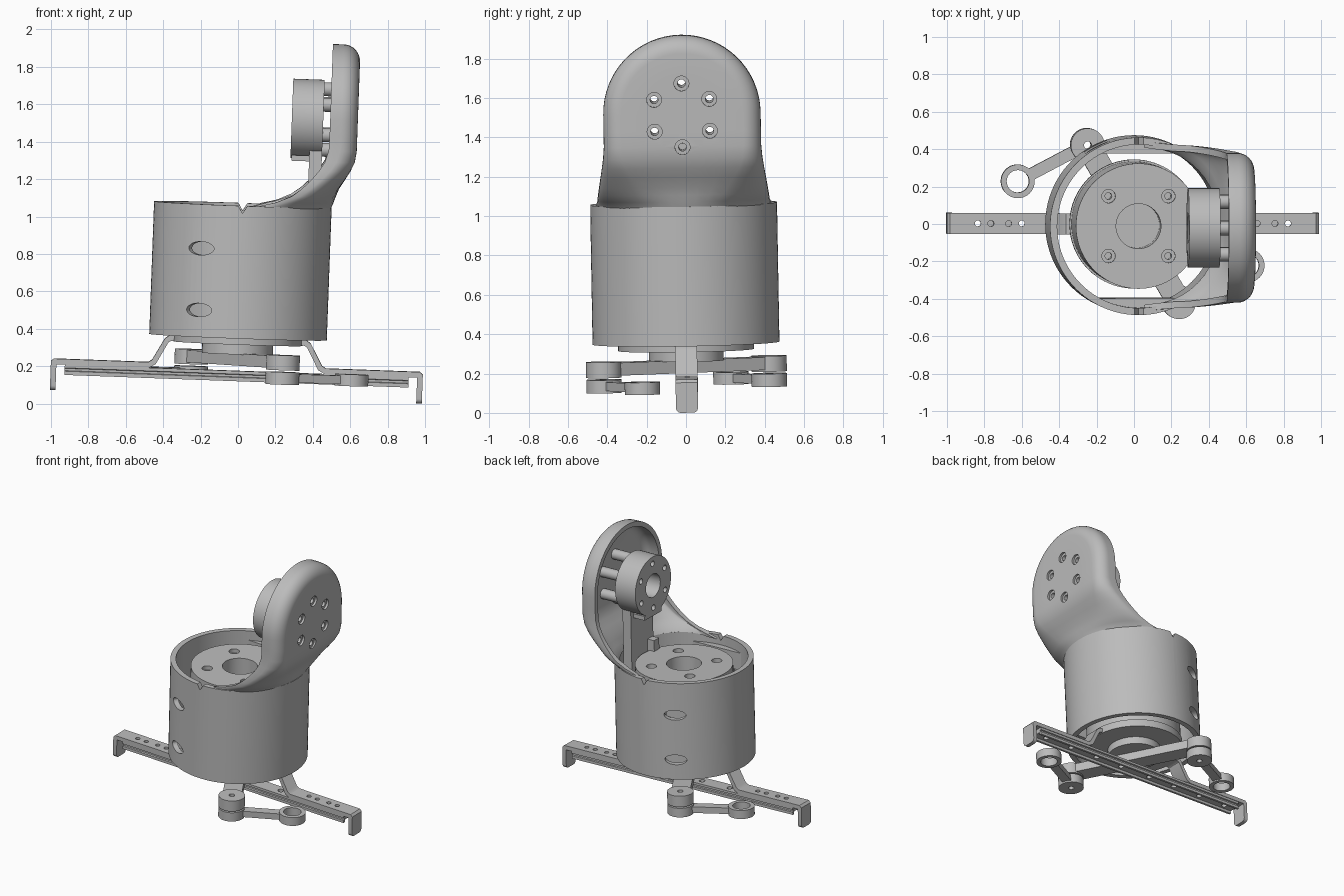
import bpy, bmesh, math
from math import sin, cos, radians, pi
from mathutils import Matrix, Vector

if "Cube" in bpy.data.objects:
    bpy.data.objects.remove(bpy.data.objects["Cube"])

# One plain grey for every part
grey = bpy.data.materials.new("machined grey")
grey.use_nodes = True
grey.diffuse_color = (0.5, 0.5, 0.5, 1)
grey.node_tree.nodes["Principled BSDF"].inputs["Base Color"].default_value = (0.5, 0.5, 0.5, 1)

# The whole assembly leans slightly
LEAN = (Matrix.Translation((0, 0, 0.355)) @ Matrix.Rotation(radians(2.1), 4, 'Y')
        @ Matrix.Rotation(radians(1), 4, 'X'))
parts = []


def cyl(bm, r, a, b, segs=48, r2=None):
    a, b = Vector(a), Vector(b)
    turn = (b - a).to_track_quat('Z', 'Y').to_matrix().to_4x4()
    bmesh.ops.create_cone(bm, cap_ends=True, segments=segs, radius1=r,
                          radius2=r if r2 is None else r2, depth=(b - a).length,
                          matrix=Matrix.Translation((a + b) / 2) @ turn)


def prism(bm, pts, vec):
    face = bm.faces.new([bm.verts.new(p) for p in pts])
    out = bmesh.ops.extrude_face_region(bm, geom=[face], use_keep_orig=True)
    bmesh.ops.translate(bm, vec=vec,
                        verts=[v for v in out["geom"] if isinstance(v, bmesh.types.BMVert)])
    bmesh.ops.recalc_face_normals(bm, faces=bm.faces)


def box(bm, x, y, z):
    prism(bm, [(x[0], y[0], z[0]), (x[1], y[0], z[0]), (x[1], y[1], z[0]), (x[0], y[1], z[0])],
          (0, 0, z[1] - z[0]))


def make(name, bm, keep=True):
    mesh = bpy.data.meshes.new(name)
    bm.to_mesh(mesh)
    bm.free()
    ob = bpy.data.objects.new(name, mesh)
    bpy.context.scene.collection.objects.link(ob)
    if keep:
        mesh.materials.append(grey)
        parts.append(ob)
    return ob


def bake(ob):
    ev = ob.evaluated_get(bpy.context.evaluated_depsgraph_get())
    mesh = bpy.data.meshes.new_from_object(ev)
    ob.modifiers.clear()
    ob.data = mesh


def cut(ob, bm):
    cutter = make("cutter", bm, keep=False)
    cutter.hide_render = True
    mod = ob.modifiers.new("cut", 'BOOLEAN')
    mod.operation, mod.solver, mod.object, mod.use_self = 'DIFFERENCE', 'EXACT', cutter, True
    bpy.context.view_layer.update()
    bake(ob)
    bpy.data.objects.remove(cutter)


# Round housing: tube with rim notches and two pairs of oval side holes
bm = bmesh.new()
cyl(bm, 0.475, (0, 0, 0), (0, 0, 0.71), 96)
housing = make("housing", bm)
bm = bmesh.new()
cyl(bm, 0.437, (0, 0, -0.1), (0, 0, 0.9), 96)
cut(housing, bm)
bm = bmesh.new()
prism(bm, [(-0.03, -0.6, 0.72), (0, -0.6, 0.67), (0.03, -0.6, 0.72)], (0, 1.2, 0))
for side in (-1, 1):
    for z in (0.145, 0.475):
        hole = bmesh.new()
        cyl(hole, 0.036, (0.3, 0, 0), (0.6, 0, 0), 32)
        hole.transform(Matrix.Translation((0, 0, z)) @ Matrix.Rotation(side * radians(117), 4, 'Z')
                       @ Matrix.Diagonal((1, 2.1, 1, 1)))
        tmp = bpy.data.meshes.new("hole")
        hole.to_mesh(tmp)
        hole.free()
        bm.from_mesh(tmp)
        bpy.data.meshes.remove(tmp)
cut(housing, bm)

# Flat-faced pads inside the housing
for name, side in (("front_pad", -1), ("back_pad", 1)):
    bm = bmesh.new()
    arc = [radians(a) for a in range(62, 119, 4)]
    prism(bm, [(0.44 * cos(a), side * 0.44 * sin(a), 0.2) for a in arc], (0, 0, 0.44))
    pad = make(name, bm)
    bm = bmesh.new()
    for z in (0.145, 0.475):
        box(bm, (-0.29, -0.12), (-0.5, 0.5), (z - 0.036, z + 0.036))
    cut(pad, bm)

# Upright cup: slices sweep from the round rim into a flat-backed dome
# each row: height, opening x, back x, half width, blend to square corner
rows = [(0.69, 0.03, 0.465, 0.455, 0), (0.715, 0.1, 0.475, 0.445, 0),
        (0.735, 0.18, 0.483, 0.438, 0.06), (0.77, 0.26, 0.495, 0.434, 0.2),
        (0.81, 0.31, 0.51, 0.428, 0.38), (0.86, 0.36, 0.54, 0.42, 0.6),
        (0.91, 0.4, 0.569, 0.412, 0.8), (0.96, 0.43, 0.59, 0.405, 0.94),
        (1.02, 0.448, 0.598, 0.4, 1), (1.1, 0.45, 0.598, 0.4, 1), (1.185, 0.45, 0.598, 0.4, 1)]
square = [(0, 1)] + [(0.4 + 0.6 * sin(i * pi / 16), 0.775 + 0.225 * cos(i * pi / 16))
                     for i in range(9)] + [(1, 0.5), (1, 0.25), (1, 0)]
quarter = [(sin(i * pi / 24), cos(i * pi / 24)) for i in range(13)]
TOP = 1.185


def slice_points(row, angle):
    z, xo, xb, w, s = row
    pts = []
    for (qx, qy), (sx, sy) in zip(quarter, square):
        u, v = qx + (sx - qx) * s, qy + (sy - qy) * s
        pts.append((xo + (xb - xo) * u, w * v * cos(angle), z + w * v * sin(angle)))
    return pts


strips = [slice_points(r, 0) for r in rows]
strips += [slice_points(rows[-1], i * pi / 32) for i in range(1, 32)]
strips += [slice_points(r, pi) for r in reversed(rows)]
bm = bmesh.new()
grid = [[bm.verts.new(p) for p in strip] for strip in strips]
for a, b in zip(grid, grid[1:]):
    for i in range(len(a) - 1):
        bm.faces.new((a[i], b[i], b[i + 1], a[i + 1]))
bmesh.ops.remove_doubles(bm, verts=bm.verts, dist=0.0005)
bmesh.ops.recalc_face_normals(bm, faces=bm.faces)
if sum(f.normal.x * f.calc_area() for f in bm.faces) < 0:
    bmesh.ops.reverse_faces(bm, faces=bm.faces)
cup = make("upright_cup", bm)
mod = cup.modifiers.new("wall", 'SOLIDIFY')
mod.thickness, mod.offset = 0.035, -1
bpy.context.view_layer.update()
bake(cup)

# Six bolt positions shared by cup, spacers and output drum
bolts = [(0.162 * cos(radians(90 + 60 * k)), 1.18 + 0.162 * sin(radians(90 + 60 * k)))
         for k in range(6)]


def bores(countersink=False):
    bm = bmesh.new()
    for y, z in bolts:
        if countersink:
            cyl(bm, 0.038, (0.582, y, z), (0.7, y, z), 24)
        cyl(bm, 0.02, (0.1, y, z), (0.69, y, z), 24)
    return bm


cut(cup, bores(True))
bm = bmesh.new()
for y, z in bolts:
    cyl(bm, 0.037, (0.405, y, z), (0.57, y, z), 24)
cut(make("spacers", bm), bores())
bm = bmesh.new()
cyl(bm, 0.212, (0.245, 0, 1.18), (0.413, 0, 1.18), 64)
drum = make("output_drum", bm)
bm = bores()
cyl(bm, 0.085, (0.1, 0, 1.18), (0.39, 0, 1.18), 40)
cut(drum, bm)

# Post that carries the drum
bm = bmesh.new()
box(bm, (0.345, 0.413), (-0.13, 0.13), (0.5, 1.03))
box(bm, (0.25, 0.36), (-0.1, 0.1), (0.955, 0.985))
make("drum_post", bm)
bm = bmesh.new()
box(bm, (0.29, 0.35), (-0.12, -0.06), (0.65, 0.74))
make("post_clip", bm)

# Motor with central recess and four screw holes
bm = bmesh.new()
cyl(bm, 0.335, (0, 0, 0), (0, 0, 0.66), 80)
motor = make("motor", bm)
bm = bmesh.new()
cyl(bm, 0.12, (0, 0, 0.45), (0, 0, 0.8))
for x in (-0.16, 0.16):
    for y in (-0.16, 0.16):
        cyl(bm, 0.036, (x, y, 0.63), (x, y, 0.8), 24)
        cyl(bm, 0.018, (x, y, 0.5), (x, y, 0.79), 24)
cut(motor, bm)
bm = bmesh.new()
cyl(bm, 0.345, (0, 0, -0.035), (0, 0, 0.02), 80)
make("motor_flange", bm)
bm = bmesh.new()
cyl(bm, 0.19, (0, 0, -0.09), (0, 0, -0.03))
make("rotor_hub", bm)


def bar(bm, a, b, width, z0, z1):
    a, b = Vector((*a, z0)), Vector((*b, z0))
    n = (b - a).normalized().cross(Vector((0, 0, width / 2)))
    prism(bm, [a + n, b + n, b - n, a - n], (0, 0, z1 - z0))


# Crank with a pin at each end, and the two trailing links
pin, tip = (-0.245, 0.42), (-0.615, 0.225)
flip = lambda p: (-p[0], -p[1])
bm = bmesh.new()
bar(bm, pin, flip(pin), 0.13, -0.15, -0.085)
for p in (pin, flip(pin)):
    cyl(bm, 0.09, (*p, -0.16), (*p, -0.08))
crank = make("crank", bm)
bm = bmesh.new()
for p in (pin, flip(pin)):
    cyl(bm, 0.02, (*p, -0.3), (*p, 0), 24)
cut(crank, bm)
for name, p, t in (("back_link", pin, tip), ("front_link", flip(pin), flip(tip))):
    bm = bmesh.new()
    bar(bm, p, t, 0.065, -0.225, -0.18)
    cyl(bm, 0.09, (*p, -0.237), (*p, -0.17))
    cyl(bm, 0.09, (*t, -0.235), (*t, -0.172))
    link = make(name, bm)
    bm = bmesh.new()
    cyl(bm, 0.02, (*p, -0.3), (*p, 0), 24)
    cyl(bm, 0.06, (*t, -0.3), (*t, 0), 32)
    cut(link, bm)

# Straps: bent mounting brackets ending in rounded hooks
for name, s in (("left_strap", 1), ("right_strap", -1)):
    bm = bmesh.new()
    profile = [(0.28, -0.002), (0.365, -0.002), (0.39, -0.02), (0.455, -0.137), (0.475, -0.15),
               (0.98, -0.15), (0.995, -0.165), (0.995, -0.18), (0.47, -0.18), (0.435, -0.16),
               (0.37, -0.04), (0.355, -0.032), (0.28, -0.032)]
    prism(bm, [(s * x, -0.056, z) for x, z in profile], (0, 0.112, 0))
    strap = make(name, bm)
    bm = bmesh.new()
    for x in (0.595, 0.665, 0.76, 0.83):
        cyl(bm, 0.016, (s * x, 0, -0.3), (s * x, 0, 0), 20)
    cut(strap, bm)
    bm = bmesh.new()
    corner = [radians(a) for a in range(0, 91, 15)]
    low = [(0.031 + 0.025 * cos(a), -0.293 - 0.025 * sin(a)) for a in corner]
    edge = [(0.056, -0.178)] + low + [(-y, z) for y, z in reversed(low)] + [(-0.056, -0.178)]
    prism(bm, [(s * 0.965, y, z) for y, z in edge], (s * 0.03, 0, 0))
    make(name.replace("strap", "hook"), bm)

# Guide rail with side grooves and a channel underneath
bm = bmesh.new()
half = [(0.052, -0.18), (0.052, -0.197), (0.042, -0.2), (0.042, -0.212), (0.052, -0.215),
        (0.052, -0.235), (0.036, -0.235), (0.036, -0.215)]
prism(bm, [(-0.92, y, z) for y, z in half + [(-y, z) for y, z in reversed(half)]], (1.84, 0, 0))
rail = make("guide_rail", bm)
bm = bmesh.new()
for x in (0.13, 0.36, 0.595, 0.83):
    for s in (-1, 1):
        cyl(bm, 0.02, (s * x, 0, -0.3), (s * x, 0, -0.1), 20)
cut(rail, bm)

# Lean every part and smooth the curved faces
bpy.ops.object.select_all(action='DESELECT')
for ob in parts:
    ob.matrix_world = LEAN
    ob.select_set(True)
bpy.context.view_layer.objects.active = parts[0]
bpy.ops.object.shade_smooth_by_angle(angle=radians(32))
